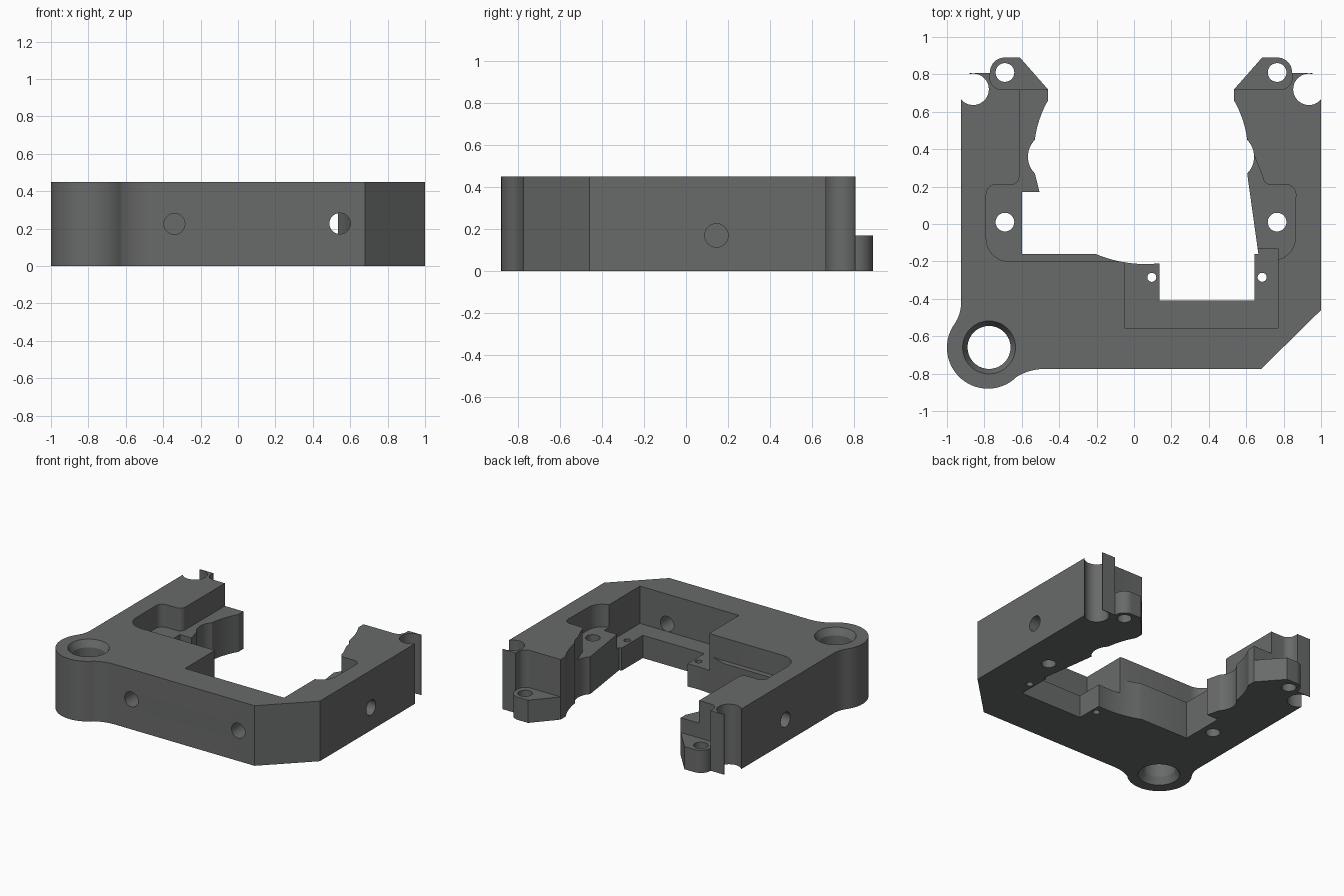
import bpy, bmesh, math
from mathutils import Vector, Matrix

if "Cube" in bpy.data.objects:
    bpy.data.objects.remove(bpy.data.objects["Cube"])

TOP, LEDGE, FLOOR = 0.45, 0.28, 0.17

gray = bpy.data.materials.new("dark_gray")
gray.diffuse_color = (0.14, 0.145, 0.143, 1)
gray.use_nodes = True
gray.node_tree.nodes["Principled BSDF"].inputs["Base Color"].default_value = gray.diffuse_color


def arc(a, m, b, n=12):
    """Points on the circular arc from a through m to b."""
    (ax, ay), (bx, by), (cx, cy) = a, m, b
    d = 2 * (ax * (by - cy) + bx * (cy - ay) + cx * (ay - by))
    sa, sb, sc = ax * ax + ay * ay, bx * bx + by * by, cx * cx + cy * cy
    ux = (sa * (by - cy) + sb * (cy - ay) + sc * (ay - by)) / d
    uy = (sa * (cx - bx) + sb * (ax - cx) + sc * (bx - ax)) / d
    r = math.hypot(ax - ux, ay - uy)
    t0 = math.atan2(ay - uy, ax - ux)
    tm = (math.atan2(by - uy, bx - ux) - t0) % math.tau
    t1 = (math.atan2(cy - uy, cx - ux) - t0) % math.tau
    if tm > t1:
        t1 -= math.tau
    return [(ux + r * math.cos(t0 + t1 * i / n), uy + r * math.sin(t0 + t1 * i / n))
            for i in range(n + 1)]


def flip(pts):
    """Mirror a plan profile from the left arm to the right arm."""
    return [(0.075 - x, y) for x, y in reversed(pts)]


def finish(name, bm):
    bmesh.ops.recalc_face_normals(bm, faces=bm.faces)
    me = bpy.data.meshes.new(name)
    bm.to_mesh(me)
    bm.free()
    me.materials.append(gray)
    ob = bpy.data.objects.new(name, me)
    bpy.context.collection.objects.link(ob)
    return ob


def prism(name, pts, z0, z1):
    bm = bmesh.new()
    face = bm.faces.new([bm.verts.new((x, y, z0)) for x, y in pts])
    up = bmesh.ops.extrude_face_region(bm, geom=[face])["geom"]
    bmesh.ops.translate(bm, vec=(0, 0, z1 - z0),
                        verts=[v for v in up if isinstance(v, bmesh.types.BMVert)])
    return finish(name, bm)


def rod(name, a, b, r1, r2=None, n=40):
    a, b = Vector(a), Vector(b)
    bm = bmesh.new()
    rot = (b - a).to_track_quat('Z', 'Y').to_matrix().to_4x4()
    bmesh.ops.create_cone(bm, cap_ends=True, segments=n, radius1=r1,
                          radius2=r1 if r2 is None else r2, depth=(b - a).length,
                          matrix=Matrix.Translation((a + b) / 2) @ rot)
    return finish(name, bm)


def cut(cutter):
    mod = body.modifiers.new("cut", 'BOOLEAN')
    mod.operation, mod.solver, mod.object = 'DIFFERENCE', 'EXACT', cutter
    bpy.context.view_layer.objects.active = body
    bpy.ops.object.modifier_apply(modifier=mod.name)
    bpy.data.objects.remove(cutter)


# Back end of the left arm: fin, rounded tab, scalloped inner side
arm = ([(-0.925, 0.72), (-0.88, 0.72), (-0.88, 0.808), (-0.77, 0.808)]
       + arc((-0.77, 0.815), (-0.747, 0.867), (-0.69, 0.89))
       + [(-0.61, 0.89), (-0.46, 0.72)]
       + arc((-0.46, 0.66), (-0.505, 0.56), (-0.53, 0.45))
       + arc((-0.53, 0.45), (-0.567, 0.36), (-0.53, 0.27))[1:])

# Whole plan outline with the round corner boss
outline = (arm
           + [(-0.505, 0.17), (-0.60, 0.17), (-0.60, -0.16)]
           + arc((-0.205, -0.16), (-0.05, -0.205), (0.135, -0.21))
           + [(0.135, -0.41), (0.645, -0.41), (0.645, -0.16), (0.665, -0.16)]
           + flip(arm)
           + [(1, -0.46), (0.68, -0.775)]
           + arc((-0.48, -0.775), (-0.56, -0.787), (-0.625, -0.815))
           + arc((-0.625, -0.815), (-0.936, -0.816), (-0.96, -0.535), 48)[1:]
           + arc((-0.96, -0.535), (-0.935, -0.485), (-0.925, -0.43))[1:])
body = prism("bracket_body", outline, 0, TOP)

# Upper ledge along each arm and the low step at the back tabs
ledge = ([(0, 0.95), (-0.613, 0.95)]
         + arc((-0.613, 0.255), (-0.626, 0.223), (-0.66, 0.21))
         + arc((-0.74, 0.21), (-0.775, 0.195), (-0.79, 0.16))
         + arc((-0.79, -0.08), (-0.755, -0.163), (-0.66, -0.20)) + [(0, -0.20)])
right_ledge = ([(0.4, 0.95), (0.4, -0.19)]
               + arc((0.77, -0.19), (0.835, -0.15), (0.862, -0.08))
               + flip(ledge[2:28]))
tab = [(-0.3, 1), (-0.77, 1)] + arc((-0.77, 0.785), (-0.755, 0.74), (-0.715, 0.72)) + [(-0.3, 0.72)]
cut(prism("ledge_cut", ledge, LEDGE, 0.6))
cut(prism("ledge_cut", right_ledge, LEDGE, 0.6))
for p in (tab, flip(tab)):
    cut(prism("tab_cut", p, FLOOR, 0.6))

# Rectangular pocket behind the front wall
cut(prism("pocket_cut", [(-0.05, -0.555), (0.77, -0.555), (0.77, -0.13), (-0.05, -0.13)], FLOOR, 0.6))

# Vertical holes and the round corner notches
for x, y, r in ((-0.69, 0.81, 0.05), (0.765, 0.81, 0.05), (-0.69, 0.01, 0.05), (0.765, 0.01, 0.05),
                (0.095, -0.285, 0.024), (0.685, -0.285, 0.024), (-0.86, 0.72, 0.084),
                (0.935, 0.72, 0.084), (-0.775, -0.66, 0.115)):
    cut(rod("hole_cut", (x, y, -0.1), (x, y, 0.6), r))

# Chamfers at both ends of the boss hole
cut(rod("chamfer_cut", (-0.775, -0.66, TOP - 0.05), (-0.775, -0.66, TOP + 0.01), 0.115, 0.147))
cut(rod("chamfer_cut", (-0.775, -0.66, 0.05), (-0.775, -0.66, -0.01), 0.115, 0.147))

# Side screw holes
for a, b in (((-0.34, -0.9, 0.225), (-0.34, -0.5, 0.225)), ((0.545, -0.9, 0.227), (0.545, -0.5, 0.227)),
             ((1.1, 0.145, 0.17), (0.78, 0.145, 0.17)), ((-1.05, 0.145, 0.17), (-0.705, 0.145, 0.17))):
    cut(rod("screw_cut", a, b, 0.056))

bpy.ops.object.select_all(action='DESELECT')
body.select_set(True)
bpy.context.view_layer.objects.active = body
bpy.ops.object.shade_smooth_by_angle(angle=math.radians(25))
